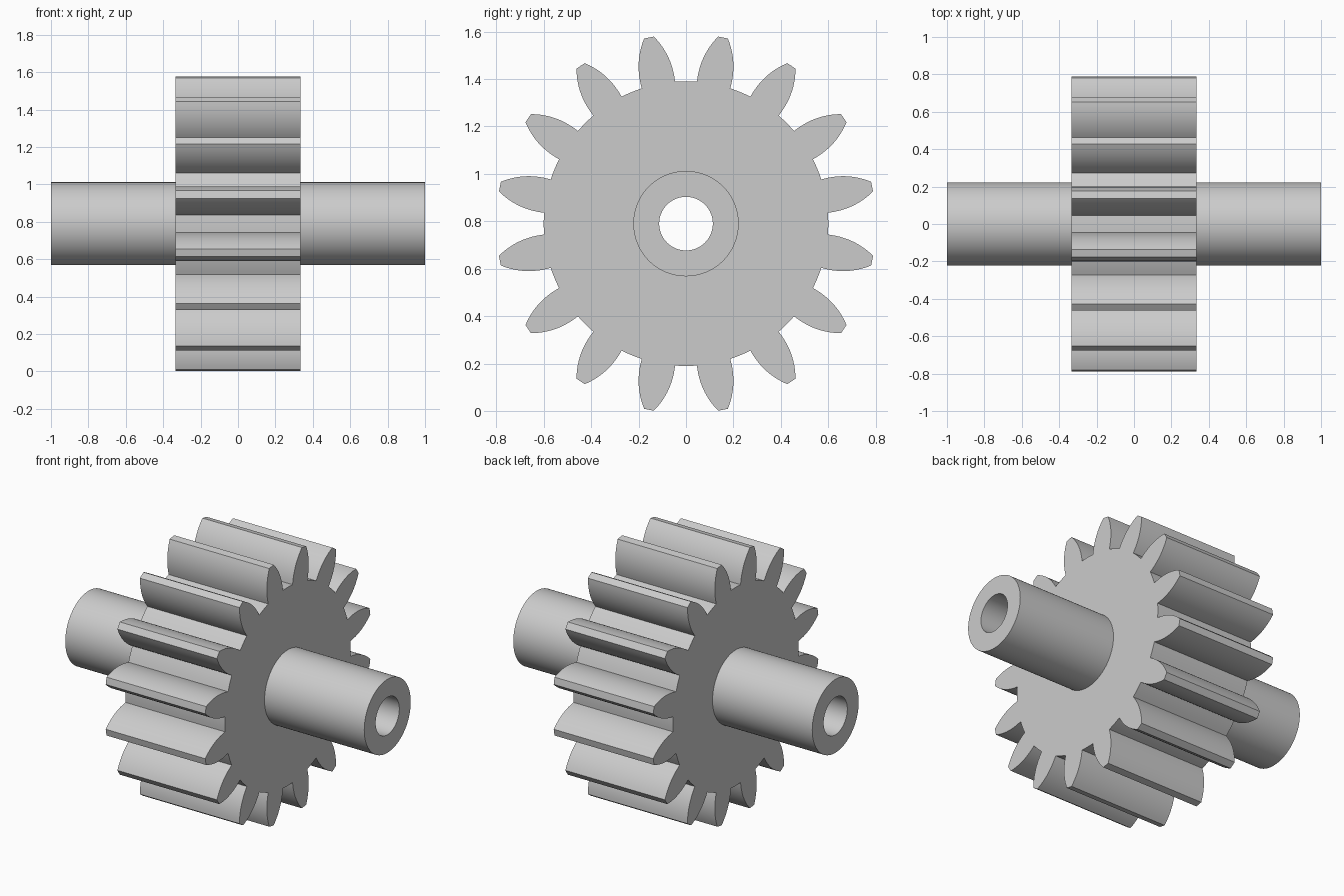
import bpy, bmesh
from math import sin, cos, pi, radians

cube = bpy.data.objects.get("Cube")
if cube:
    bpy.data.objects.remove(cube, do_unlink=True)

TEETH = 16
ROOT, TIP = 0.6, 0.8
AXLE_HEIGHT = 0.79

grey = bpy.data.materials.new("plain grey")
grey.use_nodes = True
colour = (0.6, 0.6, 0.6, 1)
grey.diffuse_color = colour
grey.node_tree.nodes["Principled BSDF"].inputs["Base Color"].default_value = colour


def polar(r, a):
    return (r * cos(a), r * sin(a))


def circle(r, n=96):
    return [polar(r, 2 * pi * i / n) for i in range(n)]


def half_angle(r):
    """Angle from the tooth's middle to its curved flank at radius r."""
    return radians(6.85 - 13.9 * (r - ROOT) - 117 * (r - ROOT) * (r - 0.69))


def gear_outline():
    steps = 12
    radii = [ROOT + (TIP - ROOT) * i / steps for i in range(steps + 1)]
    pitch = 2 * pi / TEETH
    points = []
    for t in range(TEETH):
        mid = (t + 0.5) * pitch
        points += [polar(r, mid - half_angle(r)) for r in radii]
        points.append(polar(TIP, mid))
        points += [polar(r, mid + half_angle(r)) for r in reversed(radii)]
        # root arc up to the next tooth
        start = mid + half_angle(ROOT)
        gap = pitch - 2 * half_angle(ROOT)
        points += [polar(ROOT, start + gap * i / 4) for i in range(1, 4)]
    return points


def extruded_part(name, outlines, half_length):
    """Extrude a filled profile with holes along x."""
    curve = bpy.data.curves.new(name + "_profile", 'CURVE')
    curve.dimensions = '2D'
    curve.fill_mode = 'BOTH'
    curve.extrude = half_length
    for outline in outlines:
        spline = curve.splines.new('POLY')
        spline.points.add(len(outline) - 1)
        for point, (x, y) in zip(spline.points, outline):
            point.co = (x, y, 0, 1)
        spline.use_cyclic_u = True
    obj = bpy.data.objects.new(name, curve)
    bpy.context.collection.objects.link(obj)
    obj.rotation_euler = (0, pi / 2, 0)
    obj.location.z = AXLE_HEIGHT
    bpy.ops.object.select_all(action='DESELECT')
    obj.select_set(True)
    bpy.context.view_layer.objects.active = obj
    bpy.ops.object.convert(target='MESH')
    obj = bpy.context.object
    obj.name = name
    # weld caps to walls
    bm = bmesh.new()
    bm.from_mesh(obj.data)
    bmesh.ops.remove_doubles(bm, verts=bm.verts, dist=0.0005)
    bmesh.ops.recalc_face_normals(bm, faces=bm.faces)
    bm.to_mesh(obj.data)
    bm.free()
    obj.data.materials.clear()
    obj.data.materials.append(grey)
    bpy.ops.object.shade_smooth_by_angle(angle=radians(25))
    return obj


# toothed wheel, its hole hidden inside the wall of the shaft
extruded_part("gear_wheel", [gear_outline(), circle(0.18)], 0.333)
# hollow shaft running right through
extruded_part("hollow_shaft", [circle(0.222), circle(0.113)], 1.0)
